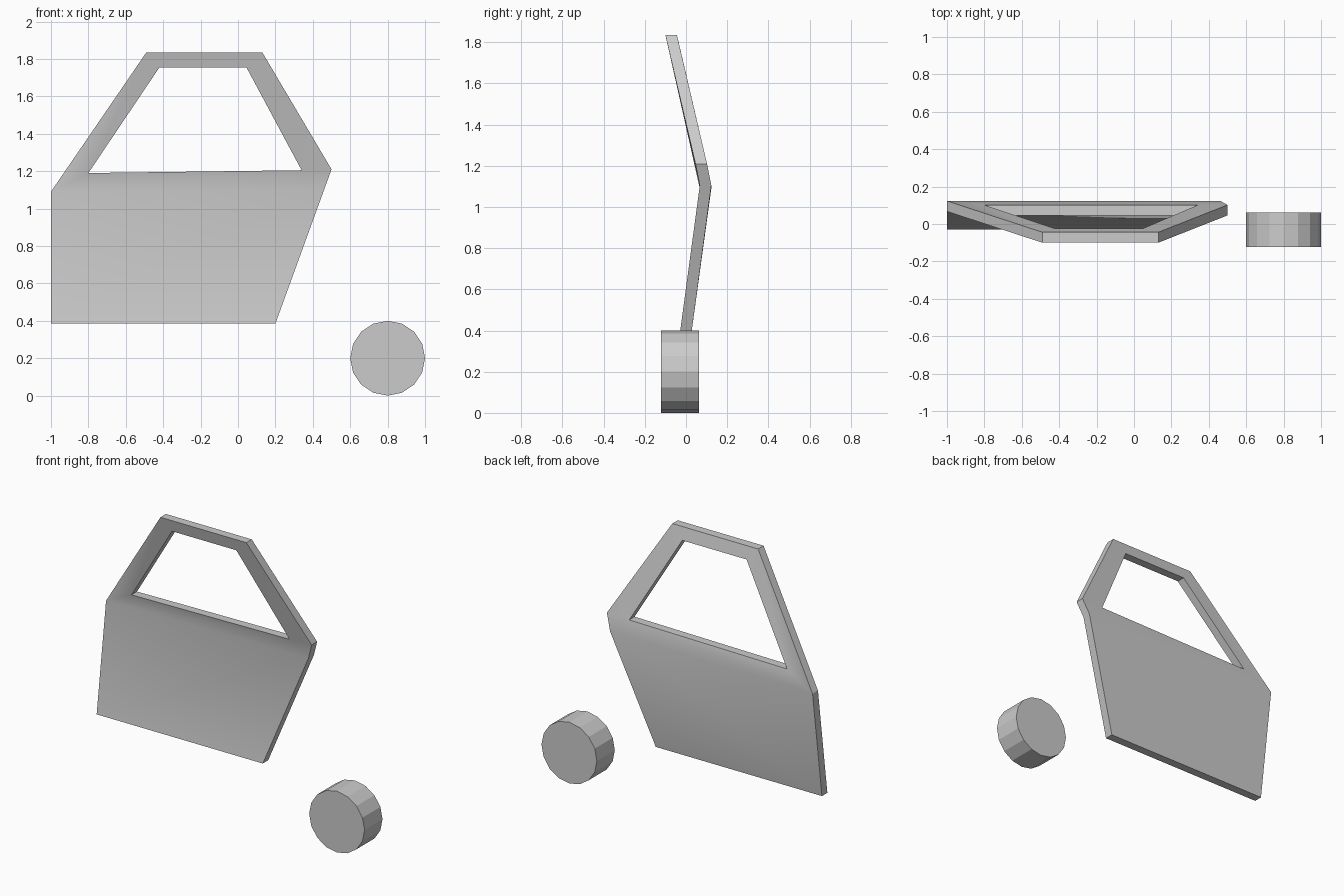
import bpy
import bmesh
from math import radians, pi
from mathutils import Matrix, Vector

cube = bpy.data.objects.get("Cube")
if cube:
    bpy.data.objects.remove(cube)

# One plain grey for everything
grey = bpy.data.materials.new("plain grey")
grey.use_nodes = True
colour = (0.6, 0.6, 0.6, 1)
grey.diffuse_color = colour
grey.node_tree.nodes["Principled BSDF"].inputs["Base Color"].default_value = colour


def add_object(name, bm):
    bmesh.ops.recalc_face_normals(bm, faces=bm.faces)
    mesh = bpy.data.meshes.new(name)
    bm.to_mesh(mesh)
    bm.free()
    mesh.materials.append(grey)
    obj = bpy.data.objects.new(name, mesh)
    bpy.context.collection.objects.link(obj)
    return obj


# Door: outer skin folded at the belt line, with a window opening
corners = {
    "sill_back": (-1, -0.03, 0.385),
    "sill_front": (0.2, -0.03, 0.385),
    "belt_front": (0.462, 0.067, 1.105),
    "corner_front": (0.5, 0.046, 1.21),
    "roof_front": (0.13, -0.1, 1.835),
    "roof_back": (-0.49, -0.1, 1.835),
    "belt_back": (-1, 0.067, 1.09),
    "window_low_back": (-0.8, 0.045, 1.19),
    "window_low_front": (0.34, 0.045, 1.205),
    "window_top_front": (0.045, -0.081, 1.755),
    "window_top_back": (-0.42, -0.081, 1.755),
}
panels = [
    ("sill_back", "sill_front", "belt_front", "belt_back"),
    ("belt_back", "belt_front", "window_low_front", "window_low_back"),
    ("belt_front", "corner_front", "window_low_front"),
    ("corner_front", "roof_front", "window_top_front", "window_low_front"),
    ("roof_front", "roof_back", "window_top_back", "window_top_front"),
    ("roof_back", "belt_back", "window_low_back", "window_top_back"),
]
bm = bmesh.new()
verts = {name: bm.verts.new(co) for name, co in corners.items()}
skin = [bm.faces.new([verts[n] for n in names]) for names in panels]

# Inner skin: the same panels, set back by the door thickness
copy = bmesh.ops.extrude_face_region(bm, geom=skin, use_keep_orig=True)["geom"]
inner = [g for g in copy if isinstance(g, bmesh.types.BMVert)]
bmesh.ops.translate(bm, verts=inner, vec=Vector((0, 0.056, 0)))
door = add_object("door", bm)
bpy.context.view_layer.objects.active = door
door.select_set(True)
bpy.ops.object.shade_smooth_by_angle(angle=radians(30))

# Wheel: flat-sided disc beside the door
bm = bmesh.new()
place = Matrix.Translation((0.8, -0.03, 0.2)) @ Matrix.Rotation(pi / 2, 4, "X")
bmesh.ops.create_cone(bm, cap_ends=True, segments=16, radius1=0.2, radius2=0.2,
                      depth=0.185, matrix=place)
add_object("wheel", bm)
